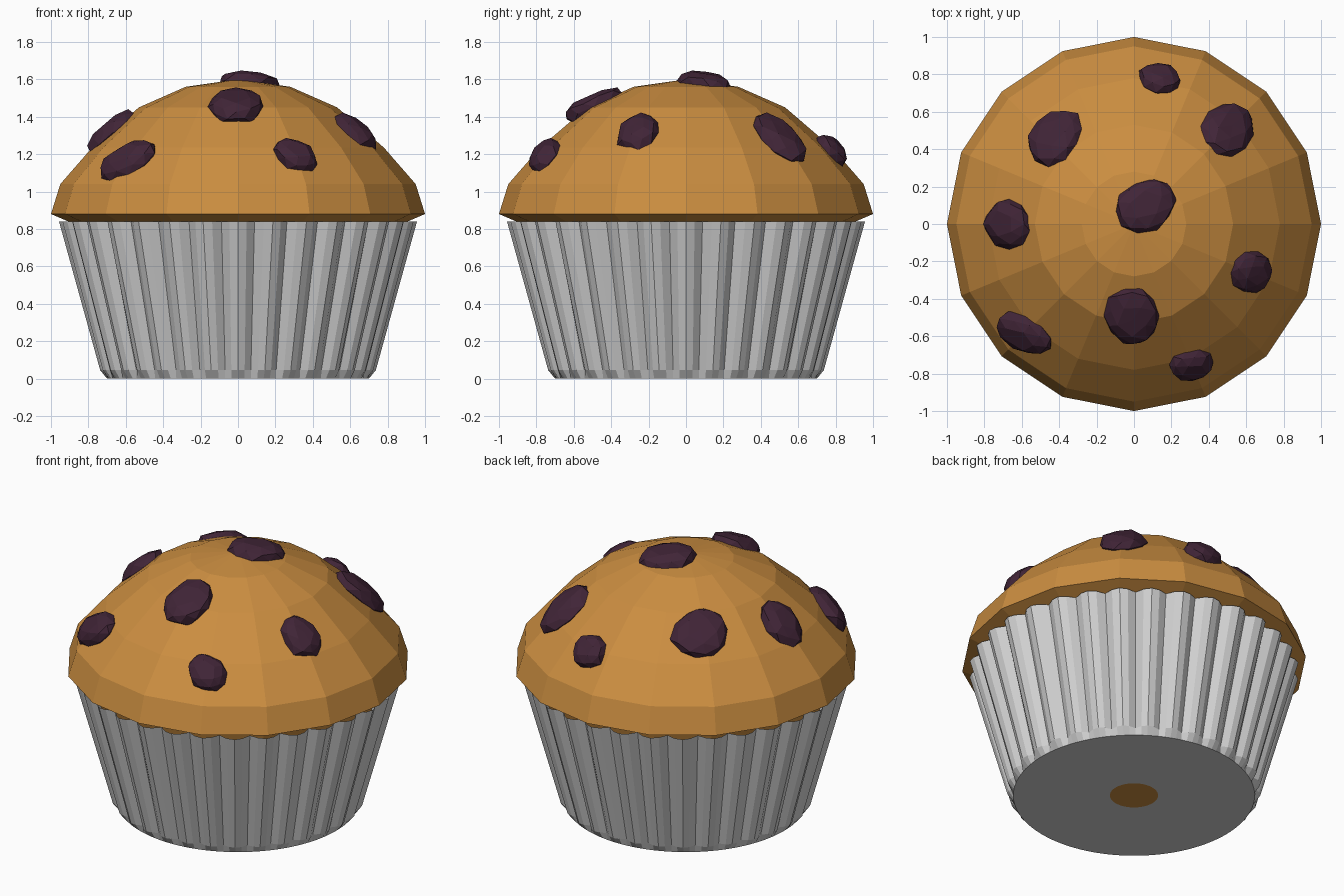
import bpy, bmesh, math, random
from mathutils import Vector, Matrix

if "Cube" in bpy.data.objects:
    bpy.data.objects.remove(bpy.data.objects["Cube"])

random.seed(4)


def material(name, rgb):
    m = bpy.data.materials.new(name)
    m.diffuse_color = (*rgb, 1)
    m.use_nodes = True
    m.node_tree.nodes["Principled BSDF"].inputs["Base Color"].default_value = m.diffuse_color
    return m


CAKE = material("baked_brown", (0.60, 0.27, 0.052))
PAPER = material("paper_grey", (0.64, 0.64, 0.64))
FRUIT = material("dark_raisin", (0.052, 0.018, 0.038))


def finish(bm, name, mat):
    mesh = bpy.data.meshes.new(name)
    bm.to_mesh(mesh)
    bm.free()
    mesh.materials.append(mat)
    obj = bpy.data.objects.new(name, mesh)
    bpy.context.collection.objects.link(obj)
    return obj


def loft(bm, rings):
    """Join rings of points (listed bottom to top) with quads."""
    loops = [[bm.verts.new(p) for p in ring] for ring in rings]
    for a, b in zip(loops, loops[1:]):
        n = len(a)
        for i in range(n):
            j = (i + 1) % n
            bm.faces.new((a[i], a[j], b[j], b[i]))
    return loops


def circle(r, z, n):
    return [(r * math.cos(2 * math.pi * i / n), r * math.sin(2 * math.pi * i / n), z)
            for i in range(n)]


# Muffin: sixteen-sided turned body with a domed top
DOME = [(1.0, 0.88), (0.95, 1.04), (0.78, 1.235), (0.53, 1.45), (0.28, 1.56)]
TOP_Z = 1.6
body = [(0.14, 0.001), (0.63, 0.03), (0.86, 0.82), (0.93, 0.85)]
bm = bmesh.new()
loops = loft(bm, [circle(r, z, 16) for r, z in body + DOME])
bm.faces.new(loops[0][::-1])
tip = bm.verts.new((0, 0, TOP_Z))
for i in range(16):
    bm.faces.new((loops[-1][i], loops[-1][(i + 1) % 16], tip))
finish(bm, "muffin", CAKE)


# Paper cup: 32 pleats, four points each, with a ring-shaped base
PLEATS = 32


def pleated(valley, peak, z):
    shape = (1.0, 0.72, 0.0, 0.72)  # peak, shoulder, valley, shoulder
    n = PLEATS * 4
    return [(r * math.cos(2 * math.pi * i / n), r * math.sin(2 * math.pi * i / n), z)
            for i in range(n) for r in [valley + (peak - valley) * shape[i % 4]]]


bm = bmesh.new()
loft(bm, [circle(0.14, 0, PLEATS * 4), circle(0.70, 0, PLEATS * 4),
          pleated(0.703, 0.737, 0.045), pleated(0.902, 0.957, 0.84)])
finish(bm, "paper_cup", PAPER)


# Raisins: flattened faceted lumps lying on the dome
def dome_point(x, y):
    """Point on the dome and its outward normal."""
    r = math.hypot(x, y)
    prof = DOME + [(0.0, TOP_Z)]
    for (r0, z0), (r1, z1) in zip(prof, prof[1:]):
        if r1 <= r <= r0:
            slope = (z1 - z0) / (r1 - r0)
            n = Vector((-slope * x / r, -slope * y / r, 1)).normalized()
            return Vector((x, y, z0 + slope * (r - r0))), n


# x, y, long direction, half length, half width
RAISINS = [
    (0.06, 0.10, (1, 0.5, 0), 0.165, 0.135),
    (-0.425, 0.465, (0.3, 1, 0), 0.165, 0.155),
    (0.14, 0.78, (1, -0.3, 0), 0.115, 0.10),
    (0.505, 0.505, (1, 1, -1), 0.175, 0.135),
    (-0.675, 0.0, (-1, 0, -1), 0.155, 0.13),
    (-0.59, -0.59, (0.26, -0.17, 0.2), 0.175, 0.115),
    (-0.01, -0.495, (0, -1, -0.6), 0.165, 0.145),
    (0.31, -0.755, (0.21, 0, -0.15), 0.125, 0.10),
    (0.63, -0.26, (1, -0.3, -1), 0.135, 0.11),
]
for k, (x, y, along, length, width) in enumerate(RAISINS):
    p, n = dome_point(x, y)
    u = Vector(along)
    u = (u - n * u.dot(n)).normalized()
    v = n.cross(u)
    frame = Matrix((u, v, n)).transposed()
    bm = bmesh.new()
    bmesh.ops.create_icosphere(bm, subdivisions=2, radius=1.03)
    for vert in bm.verts:
        c = vert.co * random.uniform(0.92, 1.08)
        c.z = max(-0.8, min(0.85, c.z))  # flattened faces
        c = Vector((c.x * length, c.y * width, c.z * 0.075))
        vert.co = p - n * 0.012 + frame @ c
    finish(bm, f"raisin_{k + 1}", FRUIT)
